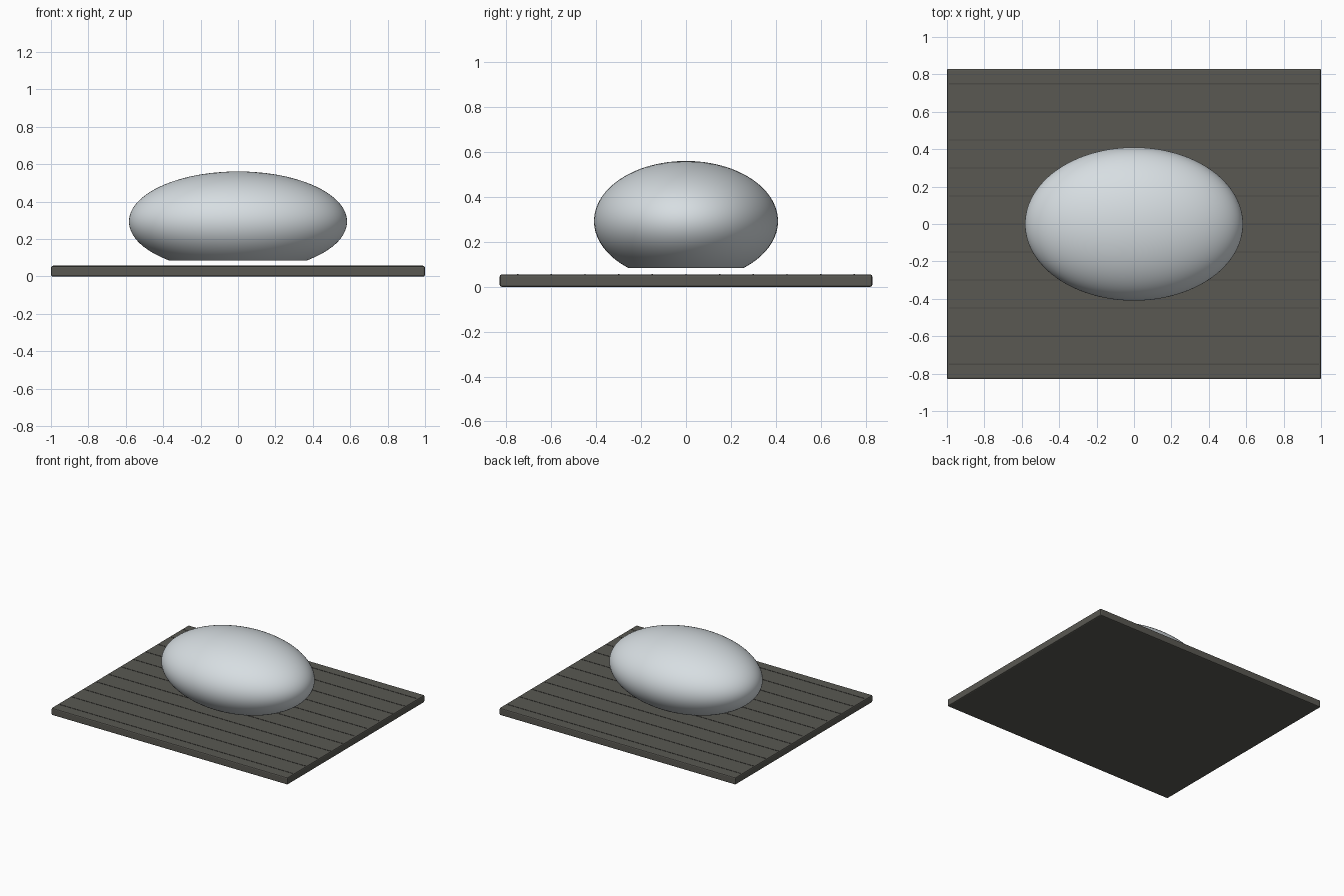
import bpy, bmesh

if "Cube" in bpy.data.objects:
    bpy.data.objects.remove(bpy.data.objects["Cube"])


def material(name, color):
    m = bpy.data.materials.new(name)
    m.diffuse_color = (*color, 1)
    m.use_nodes = True
    m.node_tree.nodes["Principled BSDF"].inputs["Base Color"].default_value = m.diffuse_color
    return m


def box(name, size, loc, mat, bevel=0.0):
    bpy.ops.mesh.primitive_cube_add(size=1, location=loc)
    ob = bpy.context.object
    ob.name = name
    ob.scale = size
    bpy.ops.object.transform_apply(location=False, rotation=False, scale=True)
    if bevel:
        mod = ob.modifiers.new("bevel", 'BEVEL')
        mod.width = bevel
        mod.segments = 2
    ob.data.materials.append(mat)
    return ob


dark = material("dark_board", (0.10, 0.098, 0.085))
seam = material("seam", (0.07, 0.068, 0.06))
pale = material("pale_stone", (0.68, 0.73, 0.76))

# Base board with softened edges
box("base_board", (2.0, 1.66, 0.055), (0, 0, 0.0275), dark, 0.008)

# Thin plank lines running across the board
for i in range(-5, 6):
    box(f"plank_line_{i + 6}", (1.98, 0.006, 0.003), (0, i * 0.15, 0.0555), seam)

# Smooth pebble body with a flat cut underside
bm = bmesh.new()
bmesh.ops.create_uvsphere(bm, u_segments=96, v_segments=48, radius=1)
bmesh.ops.scale(bm, vec=(0.583, 0.41, 0.268), verts=bm.verts)
bmesh.ops.translate(bm, vec=(0, 0, 0.293), verts=bm.verts)
cut = bmesh.ops.bisect_plane(bm, geom=bm.verts[:] + bm.edges[:] + bm.faces[:],
                             plane_co=(0, 0, 0.085), plane_no=(0, 0, -1),
                             clear_outer=True)
rim = [e for e in cut["geom_cut"] if isinstance(e, bmesh.types.BMEdge)]
bmesh.ops.contextual_create(bm, geom=rim)
bmesh.ops.recalc_face_normals(bm, faces=bm.faces)
mesh = bpy.data.meshes.new("pebble_body")
bm.to_mesh(mesh)
bm.free()
mesh.materials.append(pale)
body = bpy.data.objects.new("pebble_body", mesh)
bpy.context.collection.objects.link(body)
bpy.ops.object.select_all(action='DESELECT')
body.select_set(True)
bpy.context.view_layer.objects.active = body
bpy.ops.object.shade_smooth_by_angle()
